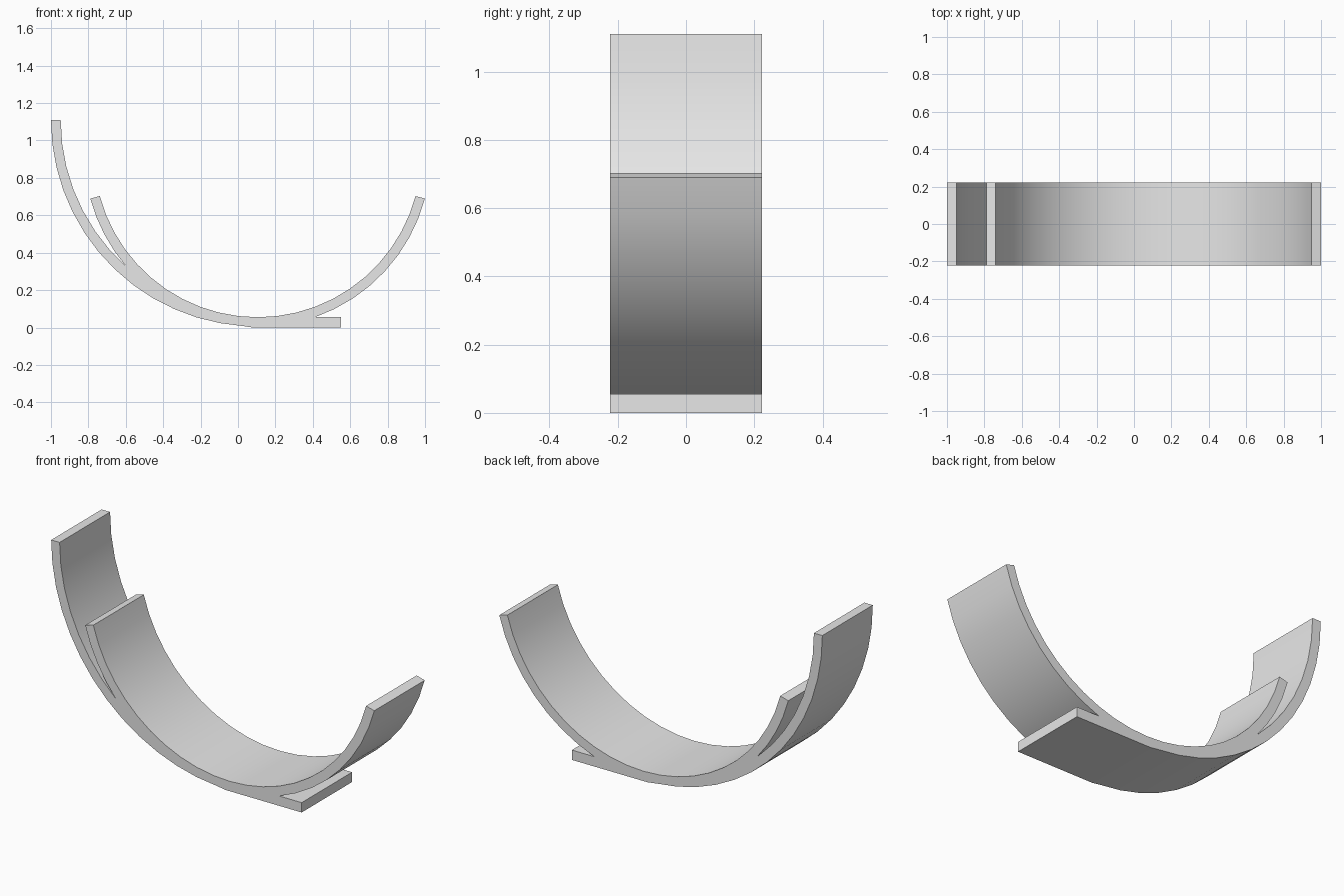
import bpy, bmesh
from math import sin, cos, acos, atan2, radians, sqrt

if "Cube" in bpy.data.objects:
    bpy.data.objects.remove(bpy.data.objects["Cube"])

CX = 0.105                      # shared centre line of both arcs
BAND_Z, BAND_IN, BAND_OUT = 0.929, 0.874, 0.926    # symmetric inner band
ARM_Z, ARM_IN, ARM_OUT = 1.11, 1.053, 1.105        # taller left arm
FOOT_X, FOOT_T = 0.55, 0.055    # flat foot at the bottom
HALF_W = 0.223


def arc(cz, r, a0, a1, n):
    """Points on an arc; angles in radians measured from straight down."""
    angles = [a0 + (a1 - a0) * i / n for i in range(n + 1)]
    return [(CX + r * sin(a), cz - r * cos(a)) for a in angles]


# Notch where the arm leaves the band
d = ARM_Z - BAND_Z
notch_z = BAND_Z + (BAND_OUT**2 - ARM_IN**2 + d * d) / (2 * d)
notch_dx = -sqrt(BAND_OUT**2 - (notch_z - BAND_Z)**2)
band_notch = atan2(notch_dx, BAND_Z - notch_z)
arm_notch = atan2(notch_dx, ARM_Z - notch_z)
# Notch where the band rises off the foot
foot_notch = acos((BAND_Z - FOOT_T) / BAND_OUT)
tip = radians(75)

# One closed side profile
profile = arc(ARM_Z, ARM_OUT, radians(-90), radians(-4), 13)      # arm outside
profile += [(0.08, 0), (FOOT_X, 0), (FOOT_X, FOOT_T)]             # foot
profile += arc(BAND_Z, BAND_OUT, foot_notch, tip, 8)              # band right outside
profile += arc(BAND_Z, BAND_IN, tip, -tip, 22)                    # band inside
profile += arc(BAND_Z, BAND_OUT, -tip, band_notch, 4)             # band left outside
profile += arc(ARM_Z, ARM_IN, arm_notch, radians(-90), 7)[1:]     # arm inside

# Extrude the profile across the width
bm = bmesh.new()
face = bm.faces.new([bm.verts.new((x, -HALF_W, z)) for x, z in profile])
ext = bmesh.ops.extrude_face_region(bm, geom=[face])
verts = [g for g in ext["geom"] if isinstance(g, bmesh.types.BMVert)]
bmesh.ops.translate(bm, verts=verts, vec=(0, 2 * HALF_W, 0))
bmesh.ops.recalc_face_normals(bm, faces=bm.faces)
mesh = bpy.data.meshes.new("curved_cradle")
bm.to_mesh(mesh)
bm.free()

grey = bpy.data.materials.new("light_grey")
grey.diffuse_color = (0.8, 0.8, 0.8, 1)
grey.use_nodes = True
grey.node_tree.nodes["Principled BSDF"].inputs["Base Color"].default_value = grey.diffuse_color
mesh.materials.append(grey)

cradle = bpy.data.objects.new("curved_cradle", mesh)
bpy.context.collection.objects.link(cradle)
bpy.context.view_layer.objects.active = cradle
cradle.select_set(True)
bpy.ops.object.shade_smooth_by_angle(angle=radians(25))
